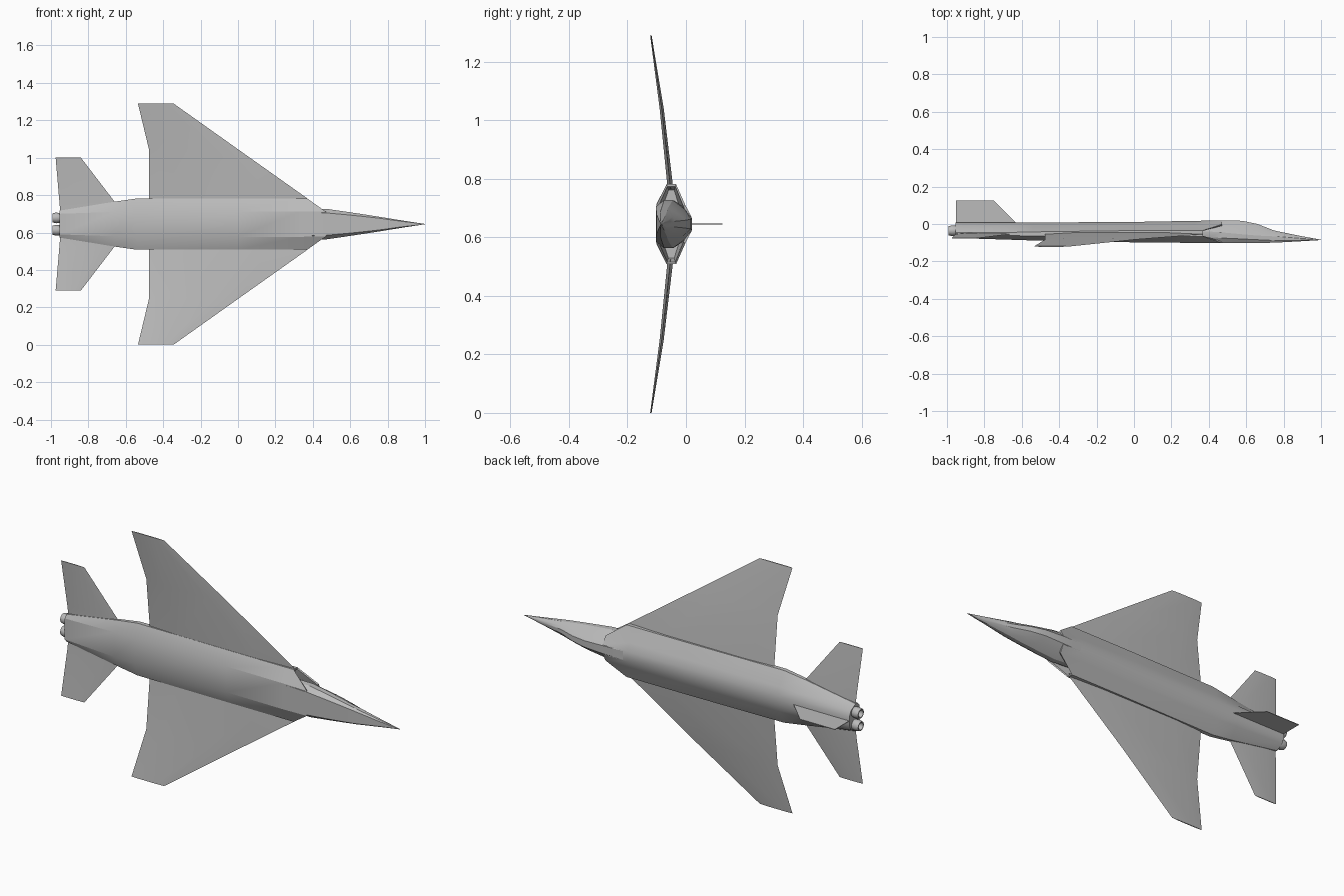
import bpy, bmesh, math
from mathutils import Matrix, Vector

# The jet lies on its side: nose +x, canopy side +y, span along z
MID = 0.645

grey = bpy.data.materials.new("hull grey")
grey.diffuse_color = (0.5, 0.5, 0.5, 1)


def finish(name, bm, angle=25):
    bmesh.ops.recalc_face_normals(bm, faces=bm.faces)
    me = bpy.data.meshes.new(name)
    bm.to_mesh(me)
    bm.free()
    ob = bpy.data.objects.new(name, me)
    bpy.context.collection.objects.link(ob)
    me.materials.append(grey)
    bpy.ops.object.select_all(action='DESELECT')
    ob.select_set(True)
    bpy.context.view_layer.objects.active = ob
    bpy.ops.object.shade_smooth_by_angle(angle=math.radians(angle))
    return ob


def loft(name, rings, angle=25):
    """Skin a list of closed rings of points and cap both ends."""
    bm = bmesh.new()
    loops = [[bm.verts.new(p) for p in r] for r in rings]
    n = len(loops[0])
    for a, b in zip(loops, loops[1:]):
        for i in range(n):
            j = (i + 1) % n
            bm.faces.new((a[i], a[j], b[j], b[i]))
    bm.faces.new(loops[0])
    bm.faces.new(loops[-1])
    bmesh.ops.remove_doubles(bm, verts=bm.verts, dist=1e-5)
    return finish(name, bm, angle)


def section(x, wb, yb, ws, ylo, yhi, wt, yt, top):
    """Ten-point hull section: flat belly, narrow sides, ridged back."""
    half = [(wb, yb), (ws, ylo), (ws, yhi), (wt, yt)]
    pts = half + [(wt * 0.4, top - 0.002)]
    pts += [(-s, y) for s, y in reversed(pts)]
    return [Vector((x, y, MID + s)) for s, y in pts]


# Fuselage with the two slanted, hollow side intakes at its front
body = [section(*r) for r in (
    (-0.955, 0.055, -0.075, 0.072, -0.060, -0.045, 0.050, -0.005, 0.010),
    (-0.66, 0.065, -0.084, 0.120, -0.062, -0.045, 0.060, -0.005, 0.010),
    (-0.54, 0.067, -0.088, 0.137, -0.064, -0.042, 0.065, -0.005, 0.010),
    (0.00, 0.068, -0.098, 0.137, -0.066, -0.035, 0.065, -0.003, 0.013),
    (0.33, 0.068, -0.101, 0.137, -0.066, -0.034, 0.065, -0.003, 0.019),
)]
lip = section(0.47, 0.066, -0.101, 0.137, -0.066, -0.034, 0.065, -0.002, 0.020)
for p in lip:
    if abs(p.z - MID) > 0.1:
        p.x = 0.37
hollow = [Vector((p.x, -0.05 + (p.y + 0.05) * 0.85, MID + (p.z - MID) * 0.94)) for p in lip]
throat = [Vector((0.32, -0.05 + (p.y + 0.05) * 0.6, MID + (p.z - MID) * 0.85)) for p in lip]
loft("fuselage", body + [lip, hollow, throat])

# Nose and canopy
loft("nose", [section(*r) for r in (
    (0.20, 0.060, -0.098, 0.070, -0.060, -0.040, 0.055, -0.005, 0.013),
    (0.40, 0.062, -0.102, 0.080, -0.070, -0.040, 0.055, -0.003, 0.021),
    (0.47, 0.060, -0.102, 0.082, -0.075, -0.045, 0.052, -0.005, 0.022),
    (0.58, 0.050, -0.102, 0.066, -0.080, -0.055, 0.042, -0.012, 0.019),
    (0.66, 0.042, -0.101, 0.054, -0.084, -0.062, 0.034, -0.025, 0.002),
    (0.75, 0.032, -0.100, 0.040, -0.088, -0.066, 0.025, -0.045, -0.033),
    (0.88, 0.014, -0.093, 0.019, -0.087, -0.076, 0.012, -0.066, -0.060),
    (1.00, 0.0005, -0.086, 0.0008, -0.0855, -0.0845, 0.0005, -0.084, -0.083),
)])


def foil(name, sign, stations):
    """Thin surface from (span, y, leading x, trailing x, thickness)."""
    rings = []
    for s, y, le, te, t in stations:
        c = le - te
        prof = [(le, 0), (le - c * 0.25, t / 2), (te + c * 0.2, t / 2),
                (te, 0), (te + c * 0.2, -t / 2), (le - c * 0.25, -t / 2)]
        rings.append([(x, y + d, MID + sign * s) for x, d in prof])
    loft(name, rings, 20)


for sign, side in ((1, "left"), (-1, "right")):
    # Drooping main wing with kinked trailing edge
    foil(side + "_wing", sign, (
        (0.120, -0.053, 0.375, -0.475, 0.019),
        (0.140, -0.055, 0.367, -0.475, 0.019),
        (0.395, -0.083, 0.007, -0.475, 0.014),
        (0.645, -0.120, -0.345, -0.535, 0.005)))
    # Tailplane
    foil(side + "_tailplane", sign, (
        (0.060, -0.051, -0.615, -0.950, 0.012),
        (0.120, -0.054, -0.660, -0.955, 0.010),
        (0.355, -0.076, -0.840, -0.975, 0.004)))

    # Exhaust nozzle: stepped tube with a hollow end
    rings = []
    for x, r in ((-0.93, 0.027), (-0.962, 0.027), (-0.972, 0.029),
                 (-0.992, 0.024), (-0.992, 0.019), (-0.965, 0.016)):
        rings.append([(x, -0.036 + r * math.cos(a), MID + sign * 0.033 + r * math.sin(a))
                      for a in (i * math.tau / 16 for i in range(16))])
    loft(side + "_nozzle", rings, 30)

# Upright fin on the centreline
outline = [(-0.60, -0.02), (-0.635, 0.011), (-0.75, 0.125), (-0.953, 0.125), (-0.953, -0.02)]
loft("fin", [[(x, y, MID + d) for x, y in outline] for d in (-0.0015, 0.0015)])
